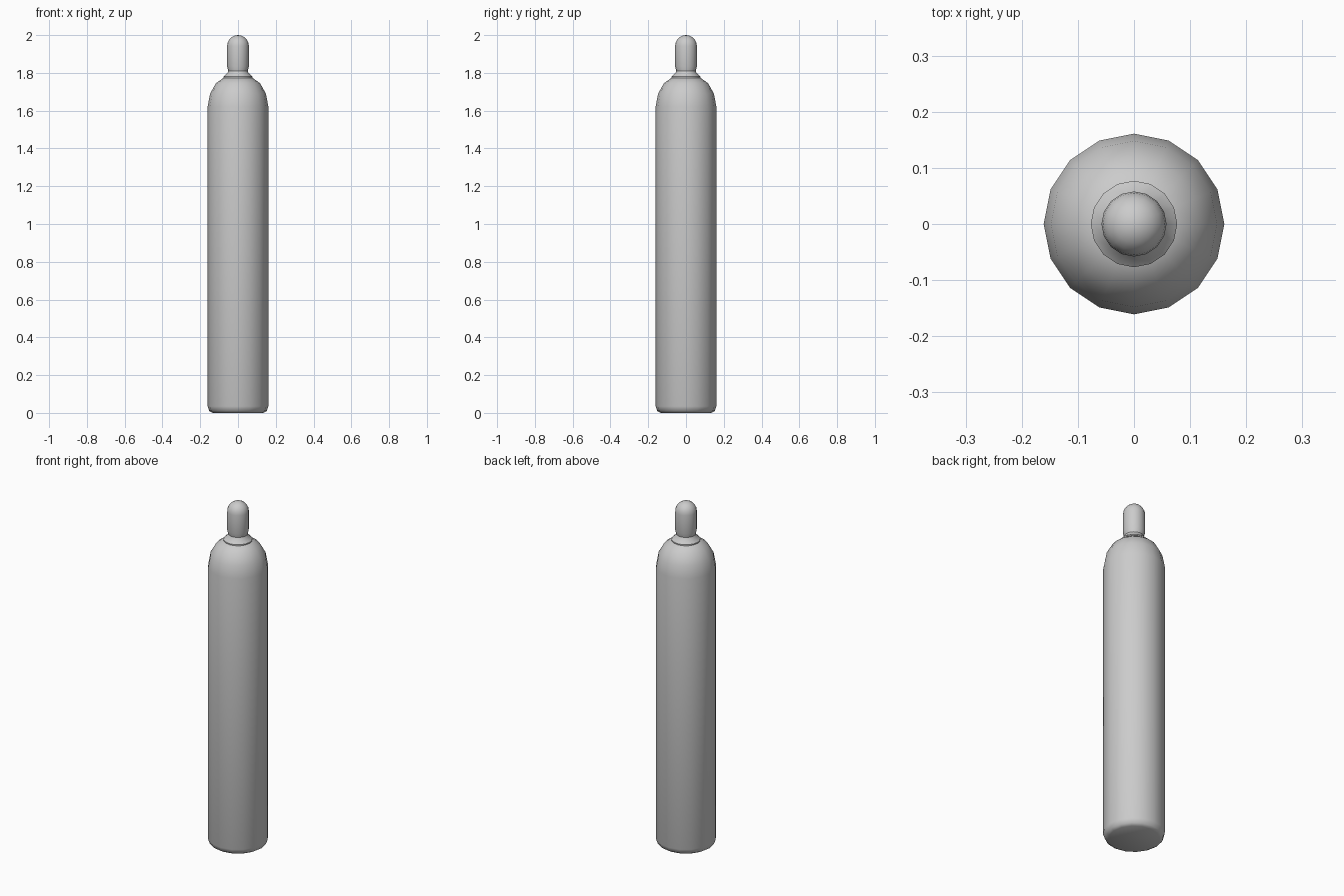
import bpy, bmesh, math

if "Cube" in bpy.data.objects:
    bpy.data.objects.remove(bpy.data.objects["Cube"])

SIDES = 16


def lathe(name, profile, angle):
    """Revolve (radius, z) points around z; zero radius makes a pole."""
    bm = bmesh.new()
    rings = []
    for r, z in profile:
        if r == 0:
            rings.append([bm.verts.new((0, 0, z))] * SIDES)
        else:
            rings.append([bm.verts.new((r * math.cos(2 * math.pi * i / SIDES),
                                        r * math.sin(2 * math.pi * i / SIDES), z))
                          for i in range(SIDES)])
    for a, b in zip(rings, rings[1:]):
        for i in range(SIDES):
            j = (i + 1) % SIDES
            bm.faces.new(list(dict.fromkeys((a[i], a[j], b[j], b[i]))))
    bmesh.ops.recalc_face_normals(bm, faces=bm.faces)
    mesh = bpy.data.meshes.new(name)
    bm.to_mesh(mesh)
    bm.free()
    ob = bpy.data.objects.new(name, mesh)
    bpy.context.collection.objects.link(ob)
    bpy.ops.object.select_all(action='DESELECT')
    bpy.context.view_layer.objects.active = ob
    ob.select_set(True)
    bpy.ops.object.shade_smooth_by_angle(angle=math.radians(angle))
    return ob


# Tank with a chamfered foot and rounded shoulder
lathe("tank_body", [(0, 0), (0.135, 0), (0.152, 0.01), (0.161, 0.035),
                    (0.161, 1.62), (0.148, 1.69), (0.117, 1.745),
                    (0.075, 1.775), (0, 1.785)], 60)

# Neck collar
lathe("neck_collar", [(0, 1.765), (0.077, 1.765), (0.077, 1.78),
                      (0.055, 1.80), (0.05, 1.815), (0, 1.815)], 40)

# Domed valve cap
dome = [(0.058 * math.cos(t), 1.942 + 0.058 * math.sin(t))
        for t in (math.radians(18 * k) for k in range(5))]
lathe("valve_cap", [(0, 1.805), (0.05, 1.805), (0.058, 1.835)]
      + dome + [(0, 2.0)], 50)
